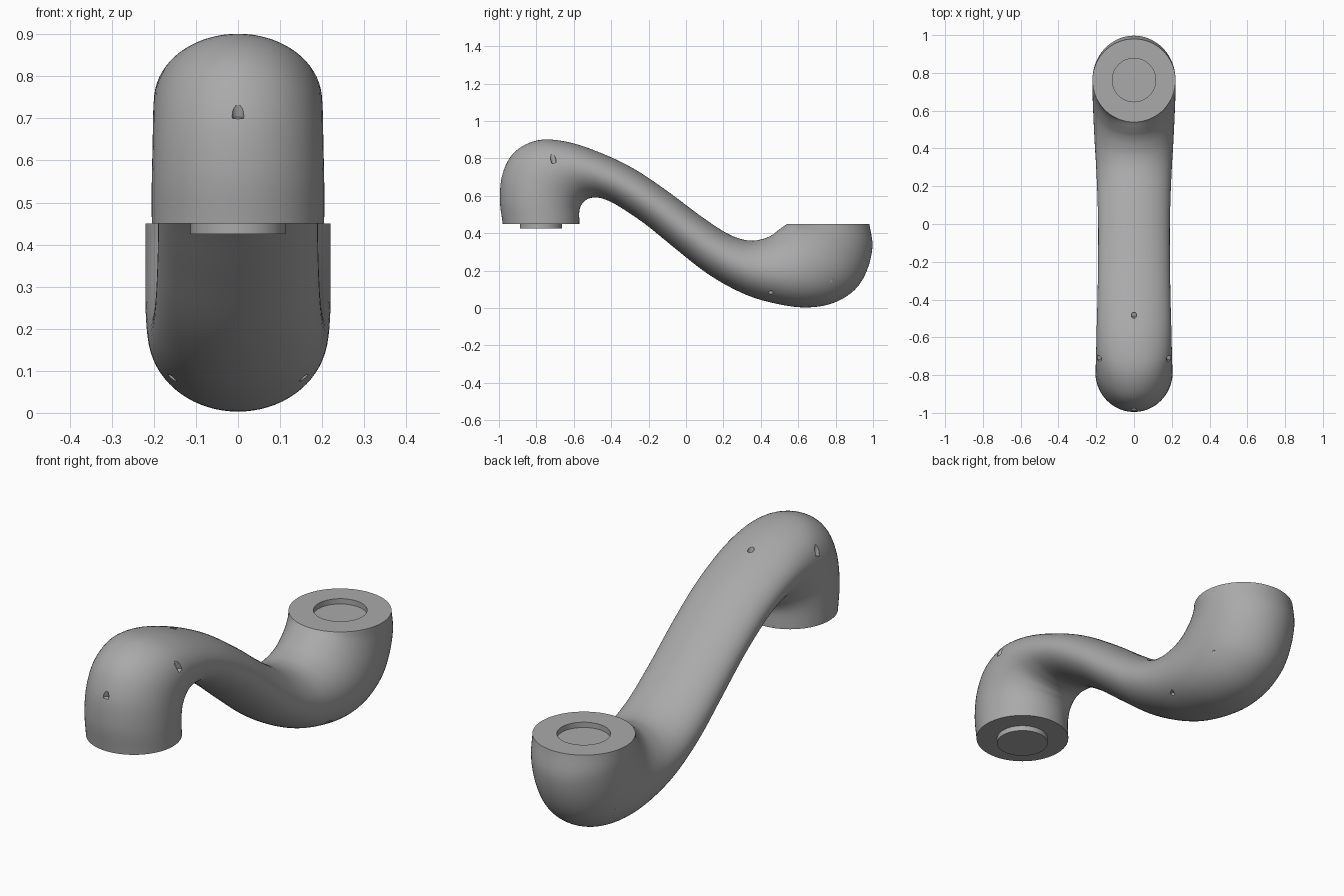
import bpy, bmesh, math
from mathutils import Vector

if "Cube" in bpy.data.objects:
    bpy.data.objects.remove(bpy.data.objects["Cube"])

grey = bpy.data.materials.new("satin_grey")
grey.use_nodes = True
colour = (0.40, 0.40, 0.40, 1)
grey.diffuse_color = colour
grey.node_tree.nodes["Principled BSDF"].inputs["Base Color"].default_value = colour

SIDES, STEPS = 72, 6

# Cross-sections along the link: upper y, z, lower y, z, half width
sections = [
    (-.98, .45, -.57, .45, .205), (-.995, .58, -.57, .52, .205),
    (-.98, .72, -.557, .555, .203), (-.915, .835, -.54, .573, .202),
    (-.79, .897, -.523, .584, .20), (-.64, .889, -.495, .59, .198),
    (-.47, .835, -.45, .586, .195), (-.28, .745, -.37, .55, .192),
    (-.10, .625, -.22, .45, .19), (.06, .505, -.06, .32, .19),
    (.20, .41, .12, .18, .194), (.29, .37, .30, .08, .20),
    (.36, .36, .46, .028, .207), (.42, .372, .63, .003, .213),
    (.46, .39, .78, .024, .217), (.488, .411, .90, .095, .22),
    (.51, .428, .967, .20, .22), (.527, .44, .997, .33, .22),
    (.54, .45, .98, .45, .22),
]


def spline(points, steps):
    """Smooth curve through vectors of any length."""
    pts = [Vector(p) for p in points]
    pts = [2 * pts[0] - pts[1]] + pts + [2 * pts[-1] - pts[-2]]
    out = []
    for a, b, c, d in zip(pts, pts[1:], pts[2:], pts[3:]):
        for i in range(steps):
            t = i / steps
            out.append(b + (c - a) * (t / 2)
                       + (2 * a - 5 * b + 4 * c - d) * (t * t / 2)
                       + (3 * b - a - 3 * c + d) * (t ** 3 / 2))
    return out + [pts[-2]]


def finish(name, bm):
    bmesh.ops.recalc_face_normals(bm, faces=bm.faces[:])
    mesh = bpy.data.meshes.new(name)
    bm.to_mesh(mesh)
    bm.free()
    ob = bpy.data.objects.new(name, mesh)
    bpy.context.collection.objects.link(ob)
    mesh.materials.append(grey)
    return ob


def cylinder(name, start, axis, radius, length, sides=48):
    """Solid cylinder running from start along axis."""
    axis = Vector(axis).normalized()
    bm = bmesh.new()
    bmesh.ops.create_cone(bm, cap_ends=True, segments=sides, radius1=radius,
                          radius2=radius, depth=length)
    bmesh.ops.rotate(bm, verts=bm.verts[:], matrix=axis.to_track_quat('Z', 'Y').to_matrix())
    bmesh.ops.translate(bm, verts=bm.verts[:], vec=Vector(start) + axis * length / 2)
    return finish(name, bm)


def smooth(ob):
    bpy.ops.object.select_all(action='DESELECT')
    ob.select_set(True)
    bpy.context.view_layer.objects.active = ob
    bpy.ops.object.shade_smooth_by_angle(angle=math.radians(35))


# S-shaped body lofted through elliptical rings
bm = bmesh.new()
rings = []
for uy, uz, ly, lz, w in spline(sections, STEPS):
    centre = Vector((0, (uy + ly) / 2, (uz + lz) / 2))
    half = Vector((0, (uy - ly) / 2, (uz - lz) / 2))
    ring = []
    for i in range(SIDES):
        a = math.tau * i / SIDES
        ring.append(bm.verts.new(centre + half * math.cos(a) + Vector((w * math.sin(a), 0, 0))))
    rings.append(ring)
for r, s in zip(rings, rings[1:]):
    for i in range(SIDES):
        j = (i + 1) % SIDES
        bm.faces.new((r[i], r[j], s[j], s[i]))
bm.faces.new(rings[0])
bm.faces.new(rings[-1])
body = finish("link_body", bm)

# Cutters: socket in the raised end, screw pockets on both covers
cutters = [cylinder("socket_cutter", (0, .762, .425), (0, 0, 1), .115, .1)]
up, down = (0, -.25, 1), (0, .17, -1)
pockets = [((0, -.982, .70), up), ((0, -.478, .818), up)]
for side in (-1, 1):
    pockets += [((side * .186, -.705, .775), up),
                ((side * .196, .78, .148), down),
                ((side * .160, .45, .09), down)]
for start, axis in pockets:
    cutters.append(cylinder("pocket_cutter", start, axis, .014, .12, 16))

for cutter in cutters:
    cutter.hide_render = True
    mod = body.modifiers.new("cut", 'BOOLEAN')
    mod.object = cutter
    mod.operation = 'DIFFERENCE'
    mod.solver = 'EXACT'
bpy.context.view_layer.objects.active = body
for mod in list(body.modifiers):
    bpy.ops.object.modifier_apply(modifier=mod.name)
for cutter in cutters:
    bpy.data.objects.remove(cutter)
smooth(body)

# Round spigot under the front end
smooth(cylinder("spigot", (0, -.775, .425), (0, 0, 1), .113, .035))
